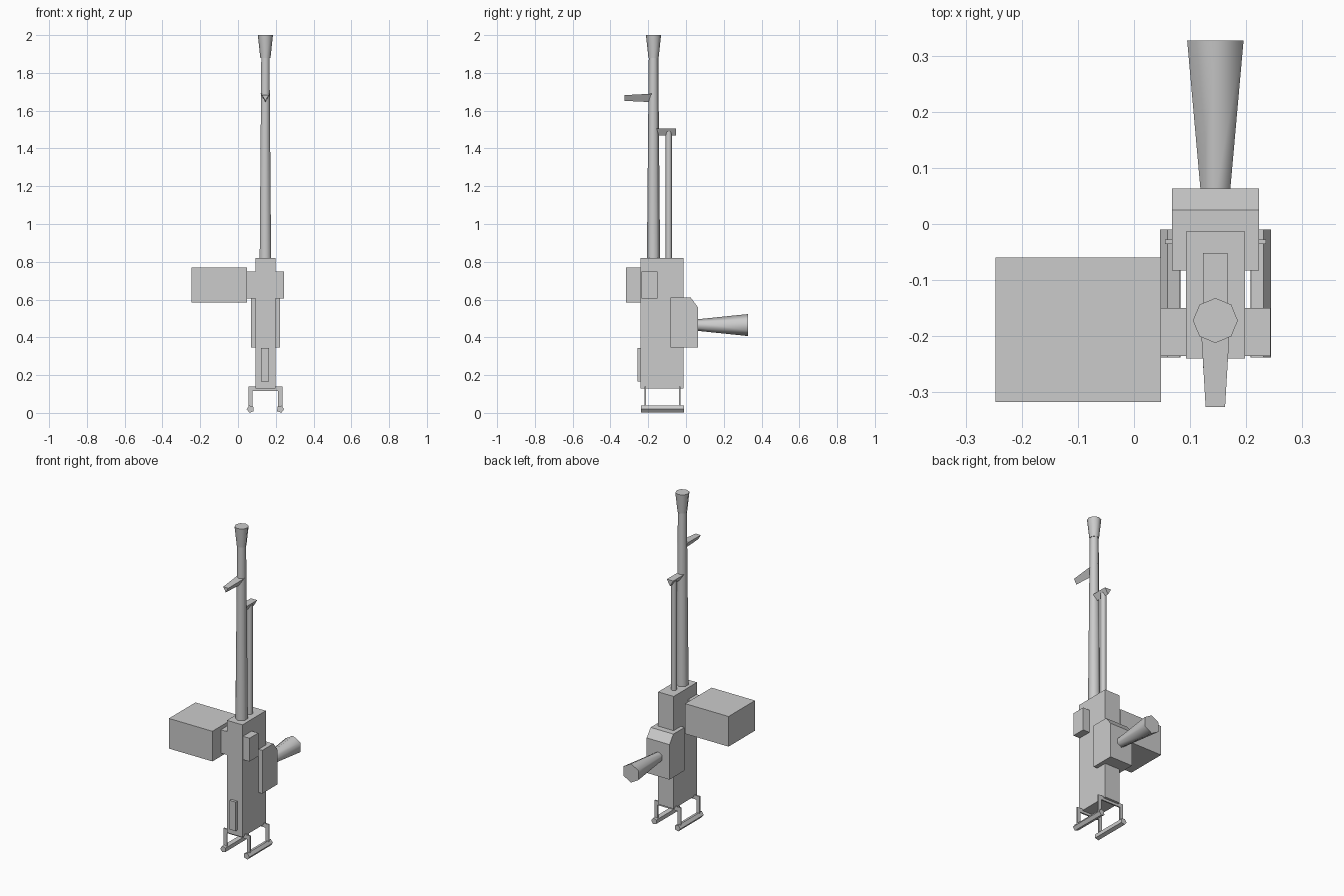
import bpy, math
from mathutils import Vector

if "Cube" in bpy.data.objects:
    bpy.data.objects.remove(bpy.data.objects["Cube"])

CX = 0.145   # centre line of the weapon
BY = -0.172  # barrel axis in y


def mesh_object(name, verts, faces):
    me = bpy.data.meshes.new(name)
    me.from_pydata(verts, [], faces)
    ob = bpy.data.objects.new(name, me)
    bpy.context.collection.objects.link(ob)
    return ob


def prism(name, ring_a, ring_b, smooth=False):
    n = len(ring_a)
    faces = [(i, (i + 1) % n, n + (i + 1) % n, n + i) for i in range(n)]
    faces += [tuple(reversed(range(n))), tuple(range(n, 2 * n))]
    ob = mesh_object(name, list(ring_a) + list(ring_b), faces)
    if smooth:
        bpy.context.view_layer.objects.active = ob
        ob.select_set(True)
        bpy.ops.object.shade_smooth_by_angle(angle=math.radians(65))
        ob.select_set(False)
    return ob


def box(name, x, y, z):
    ring = [(x[0], y[0]), (x[1], y[0]), (x[1], y[1]), (x[0], y[1])]
    return prism(name, [(*p, z[0]) for p in ring], [(*p, z[1]) for p in ring])


def rod(name, a, b, ra, rb, sides, first, smooth=True):
    """Tapered rod from a to b; 'first' is the direction of the first corner."""
    a, b, u = Vector(a), Vector(b), Vector(first).normalized()
    v = (b - a).normalized().cross(u)
    ang = [2 * math.pi * i / sides for i in range(sides)]
    ring = [u * math.cos(t) + v * math.sin(t) for t in ang]
    return prism(name, [a + d * ra for d in ring], [b + d * rb for d in ring], smooth)


# receiver and front plate
box("receiver", (0.093, 0.198), (-0.24, -0.013), (0.13, 0.82))
box("front_plate", (0.123, 0.164), (-0.257, -0.238), (0.165, 0.343))

# barrel, muzzle and front sight
rod("barrel", (CX, BY, 0.81), (CX, BY, 1.89), 0.035, 0.025, 6, (0, 1, 0))
rod("muzzle", (CX, BY, 1.88), (CX, BY, 2.0), 0.027, 0.04, 8, (0, 1, 0))
rod("front_sight", (CX, -0.18, 1.675), (CX, -0.326, 1.672), 0.03, 0.02, 3, (0, 0, -1), False)

# gas tube and its bracket
rod("gas_tube", (CX, -0.091, 0.81), (CX, -0.091, 1.49), 0.017, 0.017, 6, (0, 1, 0))
rod("gas_bracket", (CX, -0.165, 1.493), (CX, -0.052, 1.493), 0.025, 0.025, 3, (0, 0, -1), False)

# feed blocks on both sides, ammunition box on one
for side, s in (("left", -1), ("right", 1)):
    x = sorted((CX + s * 0.05, CX + s * 0.098))
    box(side + "_feed_block", x, (-0.235, -0.15), (0.605, 0.748))
box("ammo_box", (-0.247, 0.048), (-0.317, -0.06), (0.585, 0.77))

# mounting block with chamfered top edge
profile = [(-0.083, 0.345), (0.063, 0.345), (0.063, 0.56), (0.025, 0.61), (-0.083, 0.61)]
prism("mount_block", [(0.068, *p) for p in profile][::-1], [(0.223, *p) for p in profile][::-1])
bpy.data.objects["mount_block"].data.flip_normals()

# flared mounting post
rod("mount_post", (CX, 0.055, 0.465), (CX, 0.327, 0.465), 0.03, 0.058, 6, (0, 0, 1))

# handle frames: crossbars and legs, then the grips
for end, y in (("front", -0.215), ("rear", -0.032)):
    ys = (y - 0.004, y + 0.004)
    box(end + "_handle_bar", (CX - 0.09, CX + 0.09), ys, (0.115, 0.14))
    for side, s in (("left", -1), ("right", 1)):
        x = sorted((CX + s * 0.068, CX + s * 0.09))
        box(f"{end}_{side}_handle_leg", x, ys, (0.025, 0.115))
for side, s in (("left", -1), ("right", 1)):
    rod(side + "_grip", (CX + s * 0.079, -0.238, 0.02), (CX + s * 0.079, -0.01, 0.02),
        0.02, 0.02, 5, (s * 0.3, 0, -1), False)
